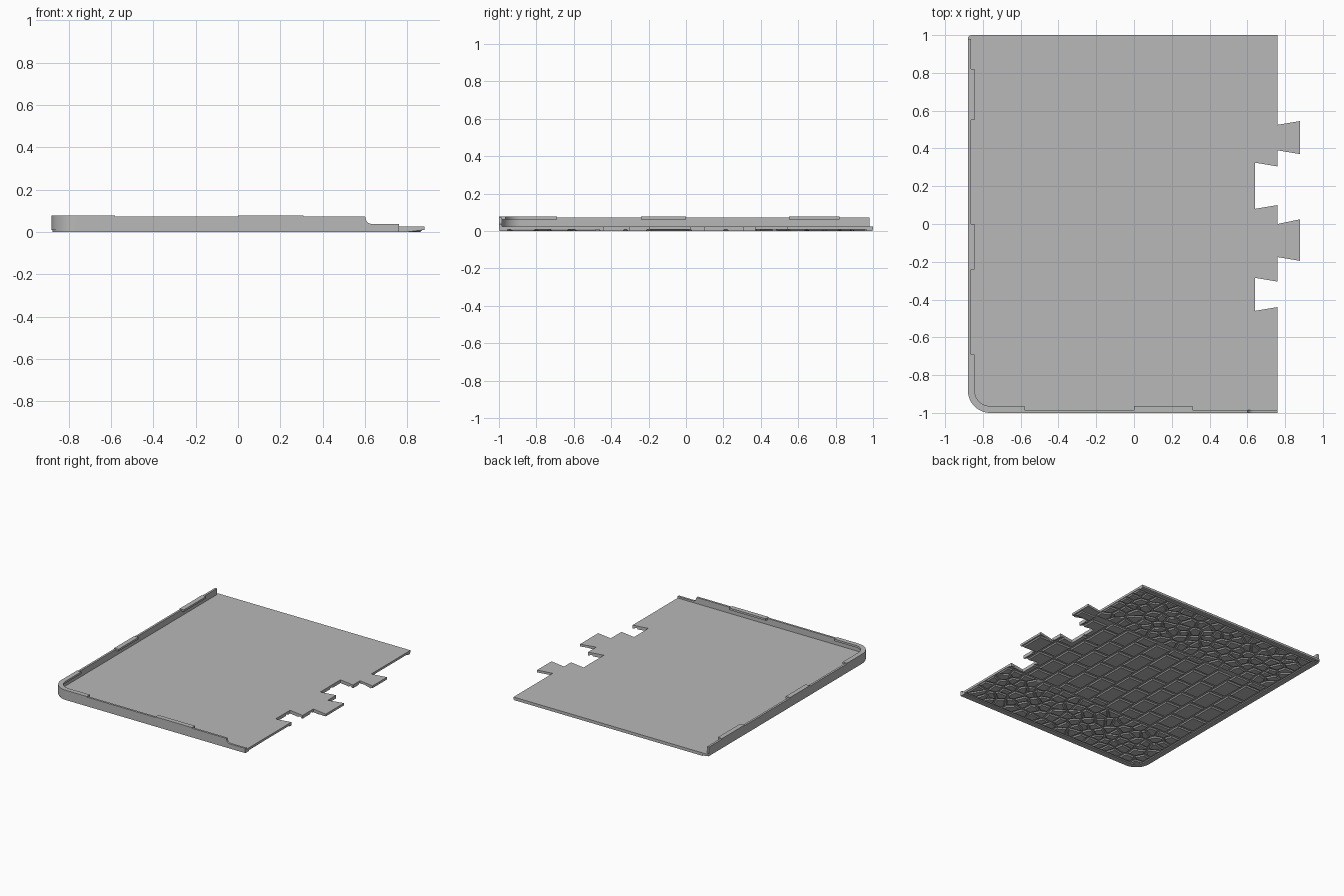
import bpy, bmesh, math, random
from mathutils import Vector

random.seed(4)
if "Cube" in bpy.data.objects:
    bpy.data.objects.remove(bpy.data.objects["Cube"])

grey = bpy.data.materials.new("plain grey")
grey.use_nodes = True
grey.diffuse_color = (0.48, 0.48, 0.48, 1)
grey.node_tree.nodes["Principled BSDF"].inputs["Base Color"].default_value = grey.diffuse_color

LEFT, RIGHT, FRONT, BACK = -0.88, 0.76, -1.0, 1.0
RADIUS = 0.12
BASE, DECK, LOW, HIGH = 0.008, 0.025, 0.072, 0.077


def finish(name, bm, smooth=False):
    bmesh.ops.recalc_face_normals(bm, faces=bm.faces)
    mesh = bpy.data.meshes.new(name)
    bm.to_mesh(mesh)
    bm.free()
    mesh.materials.append(grey)
    obj = bpy.data.objects.new(name, mesh)
    bpy.context.collection.objects.link(obj)
    bpy.ops.object.select_all(action='DESELECT')
    obj.select_set(True)
    bpy.context.view_layer.objects.active = obj
    if smooth:
        bpy.ops.object.shade_smooth_by_angle(angle=math.radians(30))
    return obj


def loft(bm, lower, upper):
    """Closed solid between two matching rings of points."""
    a = [bm.verts.new(p) for p in lower]
    b = [bm.verts.new(p) for p in upper]
    n = len(a)
    bm.faces.new(a)
    bm.faces.new(b)
    for i in range(n):
        j = (i + 1) % n
        bm.faces.new((a[i], a[j], b[j], b[i]))


def prism(name, points, z0, z1, smooth=False):
    bm = bmesh.new()
    loft(bm, [(x, y, z0) for x, y in points], [(x, y, z1) for x, y in points])
    return finish(name, bm, smooth)


def arc(cx, cy, r, start, end, steps):
    angles = [math.radians(start + (end - start) * i / steps) for i in range(steps + 1)]
    return [(cx + r * math.cos(a), cy + r * math.sin(a)) for a in angles]


def corner_path(offset, y_start, x_end):
    """Path down the left side, round the front corner and along the front."""
    turn = arc(LEFT + RADIUS, FRONT + RADIUS, RADIUS - offset, 180, 270, 14)
    return [(LEFT + offset, y_start)] + turn + [(x_end, FRONT + offset)]


def wrap(name, y_start, x_end, outer, inner, z0, z1):
    ring = corner_path(outer, y_start, x_end) + corner_path(inner, y_start, x_end)[::-1]
    return prism(name, ring, z0, z1, True)


def block(name, x0, x1, y0, y1, z0, z1):
    return prism(name, [(x0, y0), (x1, y0), (x1, y1), (x0, y1)], z0, z1)


# Deck with dovetail tabs and sockets on its joining edge
joint = [(RIGHT, FRONT), (0.76, -0.44), (0.64, -0.46), (0.64, -0.285), (0.76, -0.305),
         (0.76, -0.175), (0.88, -0.195), (0.88, 0.025), (0.76, 0.0),
         (0.76, 0.10), (0.64, 0.08), (0.64, 0.325), (0.76, 0.305),
         (0.76, 0.39), (0.88, 0.37), (0.88, 0.545), (0.76, 0.525), (RIGHT, BACK)]
outline = (arc(LEFT + RADIUS, FRONT + RADIUS, RADIUS, 180, 270, 14) + joint
           + arc(LEFT + 0.02, BACK - 0.02, 0.02, 90, 180, 4))
prism("deck", outline, BASE, DECK, True)

# Raised rim along the left side and front, with its lowered end
wrap("rim", 0.98, 0.6, 0, 0.016, DECK, LOW)
end_profile = ([(0.6, DECK), (0.6, LOW)] + arc(0.632, LOW - 0.004, 0.03, 180, 270, 6)
               + [(RIGHT, 0.038), (RIGHT, DECK)])
bm = bmesh.new()
loft(bm, [(x, FRONT, z) for x, z in end_profile],
     [(x, FRONT + 0.016, z) for x, z in end_profile])
finish("rim_end", bm)

# Inward lips on top of the rim
wrap("corner_lip", -0.69, -0.58, 0, 0.036, 0.062, HIGH)
for i, (y0, y1) in enumerate([(-0.24, 0.0), (0.55, 0.82)]):
    block(f"side_lip_{i + 1}", LEFT, LEFT + 0.036, y0, y1, 0.062, HIGH)
block("front_lip", 0.0, 0.31, FRONT, FRONT + 0.036, 0.062, HIGH)

# Plain border below the deck
wrap("underside_border", 0.98, RIGHT, 0.004, 0.045, 0, BASE)
block("underside_back_border", LEFT + 0.045, RIGHT, BACK - 0.035, BACK - 0.004, 0, BASE)


def add_stone(bm, points, taper):
    """Stone that narrows downward from the deck."""
    centre = sum(points, Vector((0, 0))) / len(points)
    lower = [centre + (p - centre) * taper for p in points]
    loft(bm, [(p.x, p.y, 0) for p in lower], [(p.x, p.y, BASE + 0.001) for p in points])


def clip(points, origin, normal):
    """Keep the part of a convex polygon behind a line."""
    kept = []
    for i, p in enumerate(points):
        q = points[(i + 1) % len(points)]
        dp, dq = (p - origin).dot(normal), (q - origin).dot(normal)
        if dp <= 0:
            kept.append(p)
        if dp * dq < 0:
            kept.append(p.lerp(q, dp / (dp - dq)))
    return kept


def rectangle(x0, x1, y0, y1):
    return [Vector(p) for p in ((x0, y0), (x1, y0), (x1, y1), (x0, y1))]


stones = bmesh.new()

# Irregular cobbles in the two outer bands
x0, x1 = LEFT + 0.053, RIGHT - 0.004
for y0, y1 in [(FRONT + 0.053, -0.48), (0.48, BACK - 0.042)]:
    nx, ny = 18, 6
    dx, dy = (x1 - x0) / nx, (y1 - y0) / ny
    sites = {(i, j): Vector((x0 + dx * (i + random.uniform(0.12, 0.88)),
                             y0 + dy * (j + random.uniform(0.12, 0.88))))
             for i in range(nx) for j in range(ny)}
    for (i, j), site in sites.items():
        cell = rectangle(x0, x1, y0, y1)
        for (k, m), other in sites.items():
            if (k, m) != (i, j) and abs(k - i) < 4 and abs(m - j) < 4:
                normal = (other - site).normalized()
                cell = clip(cell, (site + other) / 2 - normal * 0.005, normal)
        if len(cell) > 2:
            add_stone(stones, cell, 0.8)

# Staggered paving bricks in the middle
gap, length = 0.006, 0.19
courses = 12
width = (0.876 - x0) / courses
for row in range(courses):
    x = x0 + row * width
    y = -0.47 - random.uniform(0, 0.05) - (row % 2) * length / 2
    while y < 0.47:
        step = length * random.uniform(0.85, 1.15)
        a, b = max(y, -0.47) + gap, min(y + step, 0.47) - gap
        if b - a > 0.03:
            add_stone(stones, rectangle(x + gap, x + width - gap, a, b), 0.88)
        y += step
paving = finish("underside_paving", stones)

# Trim the paving to the deck outline
trimmer = prism("paving_trimmer", outline, -0.05, 0.05)
trimmer.hide_render = True
bpy.context.view_layer.objects.active = paving
trim = paving.modifiers.new("trim", 'BOOLEAN')
trim.operation = 'INTERSECT'
trim.solver = 'EXACT'
trim.object = trimmer
bpy.ops.object.modifier_apply(modifier=trim.name)
bpy.data.objects.remove(trimmer)
